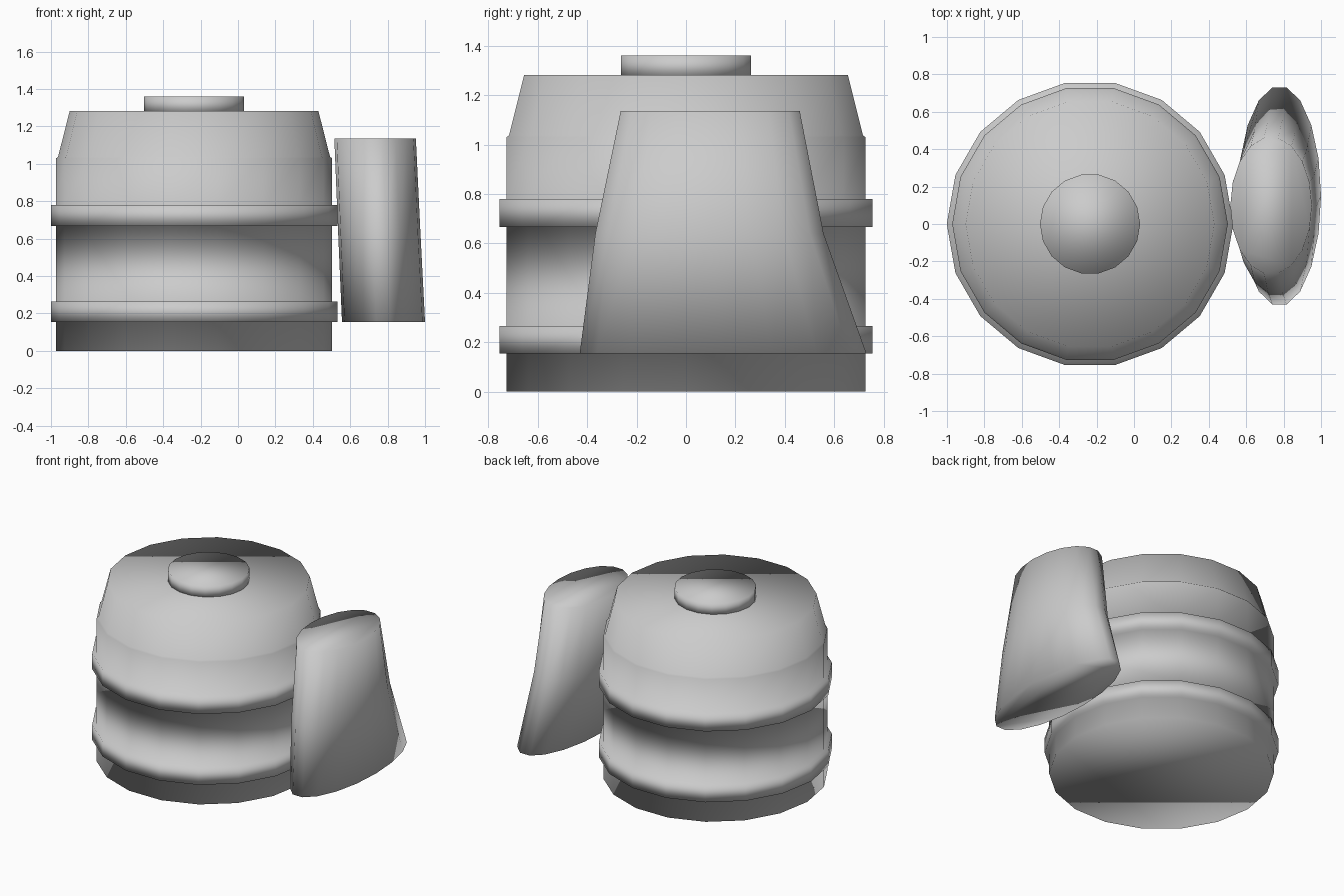
import bpy
import bmesh
from math import cos, sin, pi

SIDES = 18
BARREL_X = -0.235

cube = bpy.data.objects.get("Cube")
if cube:
    bpy.data.objects.remove(cube, do_unlink=True)

grey = bpy.data.materials.new("plain grey")
grey.use_nodes = True
colour = (0.6, 0.6, 0.6, 1.0)
grey.diffuse_color = colour
grey.node_tree.nodes["Principled BSDF"].inputs["Base Color"].default_value = colour


def loft(name, rings):
    """Closed, smooth-shaded stack of ellipses: (x, y, z, radius x, radius y)."""
    bm = bmesh.new()
    loops = []
    for x, y, z, rx, ry in rings:
        angles = [2 * pi * i / SIDES for i in range(SIDES)]
        loops.append([bm.verts.new((x + rx * cos(a), y + ry * sin(a), z)) for a in angles])
    for low, high in zip(loops, loops[1:]):
        for i in range(SIDES):
            j = (i + 1) % SIDES
            bm.faces.new((low[i], low[j], high[j], high[i]))
    bm.faces.new(loops[0][::-1])
    bm.faces.new(loops[-1])
    for face in bm.faces:
        face.smooth = True
    mesh = bpy.data.meshes.new(name)
    bm.to_mesh(mesh)
    bm.free()
    mesh.materials.append(grey)
    obj = bpy.data.objects.new(name, mesh)
    bpy.context.collection.objects.link(obj)
    return obj


def lathe(name, profile):
    return loft(name, [(BARREL_X, 0, z, r, r) for r, z in profile])


# Barrel with two raised hoops, a small ledge and a tapered shoulder
body, hoop = 0.737, 0.766
profile = [(body, 0)]
for bottom, top in ((0.155, 0.265), (0.667, 0.78)):
    profile += [(body, bottom), (hoop, bottom), (hoop, top), (body, top)]
profile += [(body, 1.03), (0.727, 1.038), (0.665, 1.282)]
lathe("barrel", profile)

# Round lid on top
lathe("lid", [(0.268, 1.27), (0.268, 1.36)])

# Flared oval handle beside the barrel
loft("handle", [
    (0.778, 0.15, 0.155, 0.222, 0.589),
    (0.755, 0.095, 0.64, 0.22, 0.469),
    (0.733, 0.098, 1.135, 0.218, 0.368),
])
